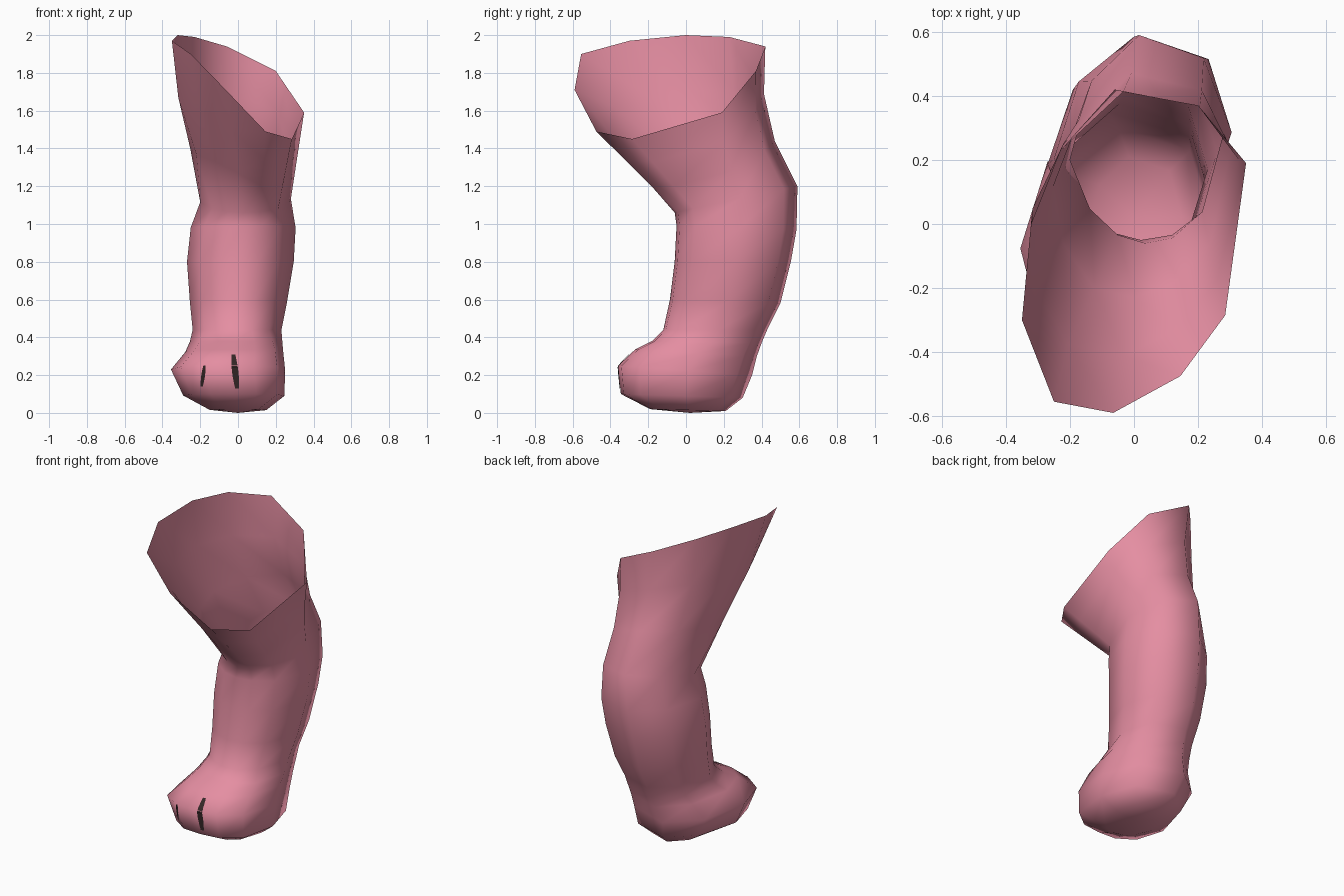
import bpy, bmesh, math
from mathutils import Vector
from mathutils.bvhtree import BVHTree

if "Cube" in bpy.data.objects:
    bpy.data.objects.remove(bpy.data.objects["Cube"])

N = 10

def material(name, rgb):
    m = bpy.data.materials.new(name)
    m.diffuse_color = (*rgb, 1)
    m.use_nodes = True
    m.node_tree.nodes["Principled BSDF"].inputs["Base Color"].default_value = m.diffuse_color
    return m

pink = material("skin_pink", (0.78, 0.27, 0.36))
dark = material("dark_brown", (0.035, 0.02, 0.02))

# unit outlines seen from above, clockwise from the back
LEG = [(-0.1, 1), (0.74, 0.78), (1, 0.06), (0.72, -0.7), (0.33, -0.95),
       (-0.02, -1), (-0.38, -0.92), (-0.74, -0.67), (-1, -0.2), (-0.72, 0.56)]
FOOT = [(-0.1, 1), (0.74, 0.78), (1, 0.06), (0.86, -0.68), (0.45, -0.95),
        (0, -1), (-0.45, -0.98), (-0.83, -0.76), (-1, -0.2), (-0.72, 0.56)]

def ring(xl, xr, yf, zf, yb, zb, foot):
    """Tilted ten-sided ring; foot blends from the leg to the foot outline."""
    pts = []
    for (ax, ay), (bx, by) in zip(LEG, FOOT):
        s = ax + (bx - ax) * foot
        t = (ay + (by - ay) * foot + 1) / 2
        pts.append(Vector(((xl + xr) / 2 + s * (xr - xl) / 2,
                           yf + (yb - yf) * t, zf + (zb - zf) * t)))
    return pts

# foot, shin and knee: left x, right x, front y/z, back y/z, outline blend
sections = [
    (-0.15, 0.15, -0.19, 0.02, 0.21, 0.01, 0),
    (-0.29, 0.245, -0.345, 0.10, 0.30, 0.08, 1),
    (-0.355, 0.25, -0.36, 0.25, 0.35, 0.20, 1),
    (-0.28, 0.24, -0.27, 0.335, 0.375, 0.30, 0.8),
    (-0.255, 0.235, -0.18, 0.38, 0.40, 0.37, 0.5),
    (-0.24, 0.23, -0.12, 0.44, 0.43, 0.44, 0),
    (-0.255, 0.26, -0.085, 0.60, 0.50, 0.58, 0),
    (-0.27, 0.295, -0.06, 0.80, 0.555, 0.80, 0),
    (-0.25, 0.305, -0.05, 0.99, 0.585, 0.97, 0),
    (-0.20, 0.28, -0.06, 1.06, 0.59, 1.20, 0),
]
rings = [ring(*s) for s in sections]

# slanted open rim of the thigh
rim = [Vector(p) for p in (
    (-0.06, 0.42, 1.94), (0.20, 0.37, 1.81), (0.35, 0.19, 1.59),
    (0.285, -0.285, 1.45), (0.145, -0.475, 1.49), (-0.065, -0.59, 1.71),
    (-0.25, -0.555, 1.90), (-0.35, -0.30, 1.97), (-0.32, 0.0, 2.0),
    (-0.23, 0.23, 1.99))]

# thigh: blend from knee to rim, pulled in at the back and bulged at the left
knee = rings[-1]
for t, bulge in ((0.32, 0.015), (0.66, 0.04)):
    pts = []
    for i in range(N):
        p = knee[i].lerp(rim[i], t)
        a = 2 * math.pi * i / N
        p.y -= 0.065 * max(0, math.cos(a))
        p.x -= bulge * max(0, -math.sin(a))
        pts.append(p)
    rings.append(pts)
rings.append(rim)

bm = bmesh.new()
loops = [[bm.verts.new(p) for p in r] for r in rings]
for lo, up in zip(loops, loops[1:]):
    for i in range(N):
        j = (i + 1) % N
        bm.faces.new((lo[j], lo[i], up[i], up[j]))
# sole
centre = bm.verts.new((0, 0.02, 0))
for i in range(N):
    bm.faces.new((centre, loops[0][i], loops[0][(i + 1) % N]))
for f in bm.faces:
    f.smooth = True
tree = BVHTree.FromBMesh(bm)
mesh = bpy.data.meshes.new("leg")
bm.to_mesh(mesh)
bm.free()
mesh.materials.append(pink)
bpy.context.collection.objects.link(bpy.data.objects.new("leg", mesh))

# thin dark toe creases laid on the front of the foot
def crease(name, x, z0, z1, width, bend):
    b = bmesh.new()
    prev = None
    steps = 8
    for k in range(steps + 1):
        t = k / steps
        z = z0 + (z1 - z0) * t
        w = width * (0.6 + 0.4 * math.sin(math.pi * t)) / 2
        row = []
        for side in (-1, 1):
            px = x + bend * (0.5 - t) + side * w
            hit, normal, _, _ = tree.ray_cast(Vector((px, -2, z)), Vector((0, 1, 0)))
            row.append(b.verts.new(hit + Vector((0, -0.005, 0))))
        if prev:
            b.faces.new((prev[0], prev[1], row[1], row[0]))
        prev = row
    me = bpy.data.meshes.new(name)
    b.to_mesh(me)
    b.free()
    me.materials.append(dark)
    bpy.context.collection.objects.link(bpy.data.objects.new(name, me))

crease("toe_crease_middle", -0.015, 0.13, 0.31, 0.034, 0.02)
crease("toe_crease_side", -0.185, 0.14, 0.25, 0.02, -0.015)
